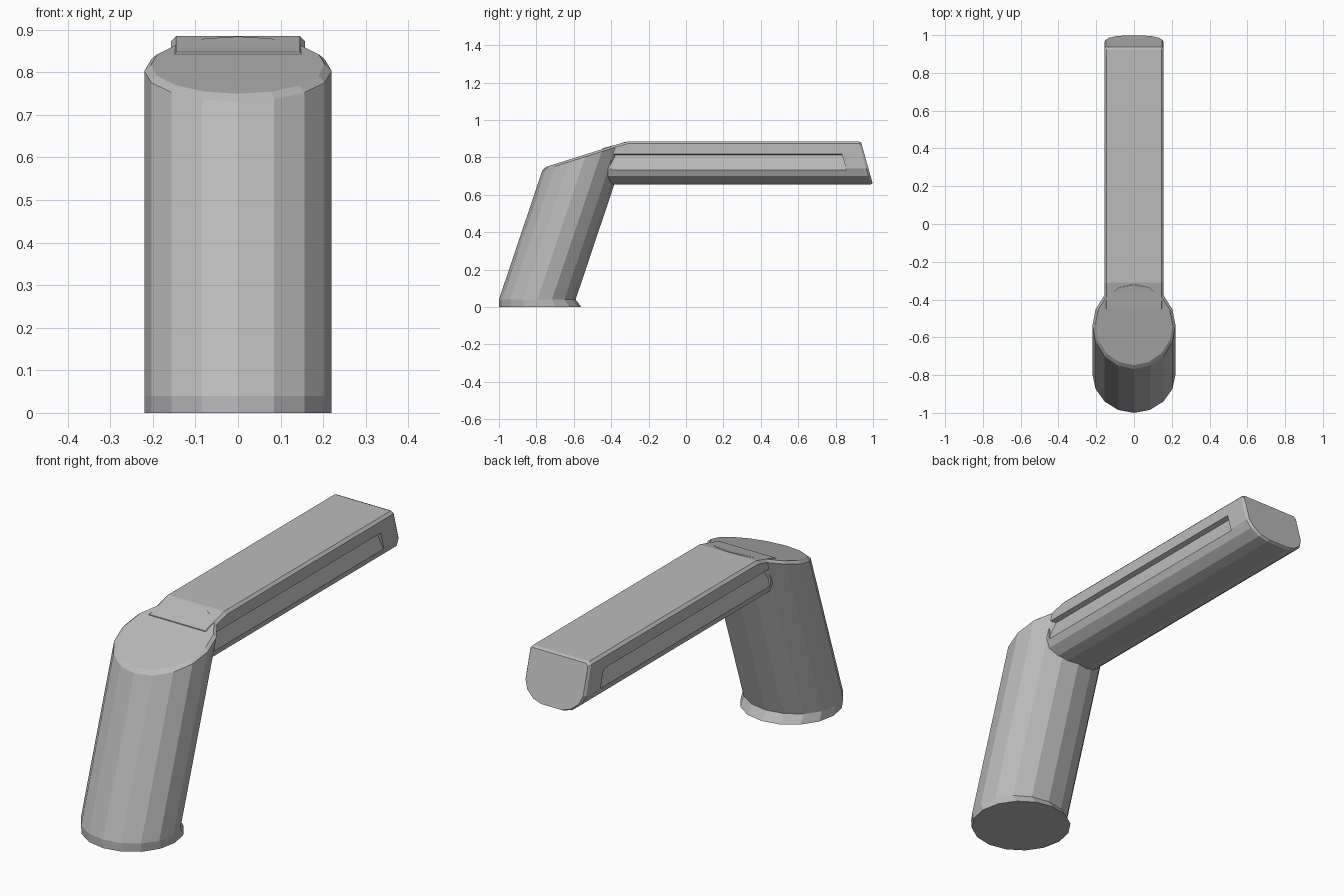
import bpy, bmesh, math

old = bpy.data.objects.get("Cube")
if old:
    bpy.data.objects.remove(old, do_unlink=True)

metal = bpy.data.materials.new("satin grey metal")
metal.use_nodes = True
metal.diffuse_color = (0.5, 0.5, 0.5, 1)
metal.node_tree.nodes["Principled BSDF"].inputs["Base Color"].default_value = (0.5, 0.5, 0.5, 1)


def loft(name, rings):
    """Skin a list of equal-length closed rings and cap both ends."""
    bm = bmesh.new()
    loops = [[bm.verts.new(p) for p in ring] for ring in rings]
    n = len(loops[0])
    for a, b in zip(loops, loops[1:]):
        for i in range(n):
            j = (i + 1) % n
            bm.faces.new((a[i], a[j], b[j], b[i]))
    bm.faces.new(loops[0][::-1])
    bm.faces.new(loops[-1])
    bmesh.ops.recalc_face_normals(bm, faces=bm.faces)
    mesh = bpy.data.meshes.new(name)
    bm.to_mesh(mesh)
    bm.free()
    mesh.materials.append(metal)
    obj = bpy.data.objects.new(name, mesh)
    bpy.context.scene.collection.objects.link(obj)
    return obj


# Leaning post: flat foot, short flare, sheared shaft, tilted bevelled cap
SIDES, LEAN, TILT = 16, 0.336, 0.316
angles = [math.tau * i / SIDES for i in range(SIDES)]


def flat_ring(z, cy, ry):
    return [(0.22 * math.cos(a), cy + ry * math.sin(a), z) for a in angles]


def tilted_ring(height, scale):
    ring = []
    for a in angles:
        y0 = -0.795 + 0.205 * scale * math.sin(a) - LEAN * 0.04
        z = (height + TILT * (y0 + 0.77)) / (1 - LEAN * TILT)
        ring.append((0.22 * scale * math.cos(a), y0 + LEAN * z, z))
    return ring


loft("post", [flat_ring(0, -0.78, 0.22), flat_ring(0.04, -0.795, 0.205),
              tilted_ring(0.73, 1), tilted_ring(0.742, 0.93)])

# Lever: flat-topped bar with rounded underside and slanted end
half = [(0.145, 0.885), (0.157, 0.873), (0.157, 0.74),
        (0.14, 0.70), (0.10, 0.668), (0.055, 0.655)]
section = half + [(-x, z) for x, z in reversed(half)]


def slant(z):
    return 0.935 + 0.28 * (0.885 - z)


def end_point(x, z):
    x, z = x * 0.95, 0.77 + (z - 0.77) * 0.95
    return x, slant(z), z


lever = loft("lever", [
    [(x, -0.45, min(z, 0.835 + (z - 0.873))) if z > 0.8 else (x, -0.45, z) for x, z in section],
    [(x, -0.31, z) for x, z in section],
    [(x, slant(z) - 0.012, z) for x, z in section],
    [end_point(x, z) for x, z in section]])

# Wedge-shaped groove along each side
for side in (1, -1):
    wedge = [(side * 0.135, 0.812), (side * 0.17, 0.823), (side * 0.17, 0.73), (side * 0.155, 0.73)]
    cutter = loft("groove_cutter", [[(x, -0.4, z) for x, z in wedge],
                                    [(x, slant(z) - 0.12, z) for x, z in wedge]])
    cutter.hide_render = True
    mod = lever.modifiers.new("groove", 'BOOLEAN')
    mod.operation, mod.object, mod.solver = 'DIFFERENCE', cutter, 'EXACT'
    bpy.context.view_layer.objects.active = lever
    bpy.ops.object.modifier_apply(modifier=mod.name)
    bpy.data.objects.remove(cutter, do_unlink=True)
